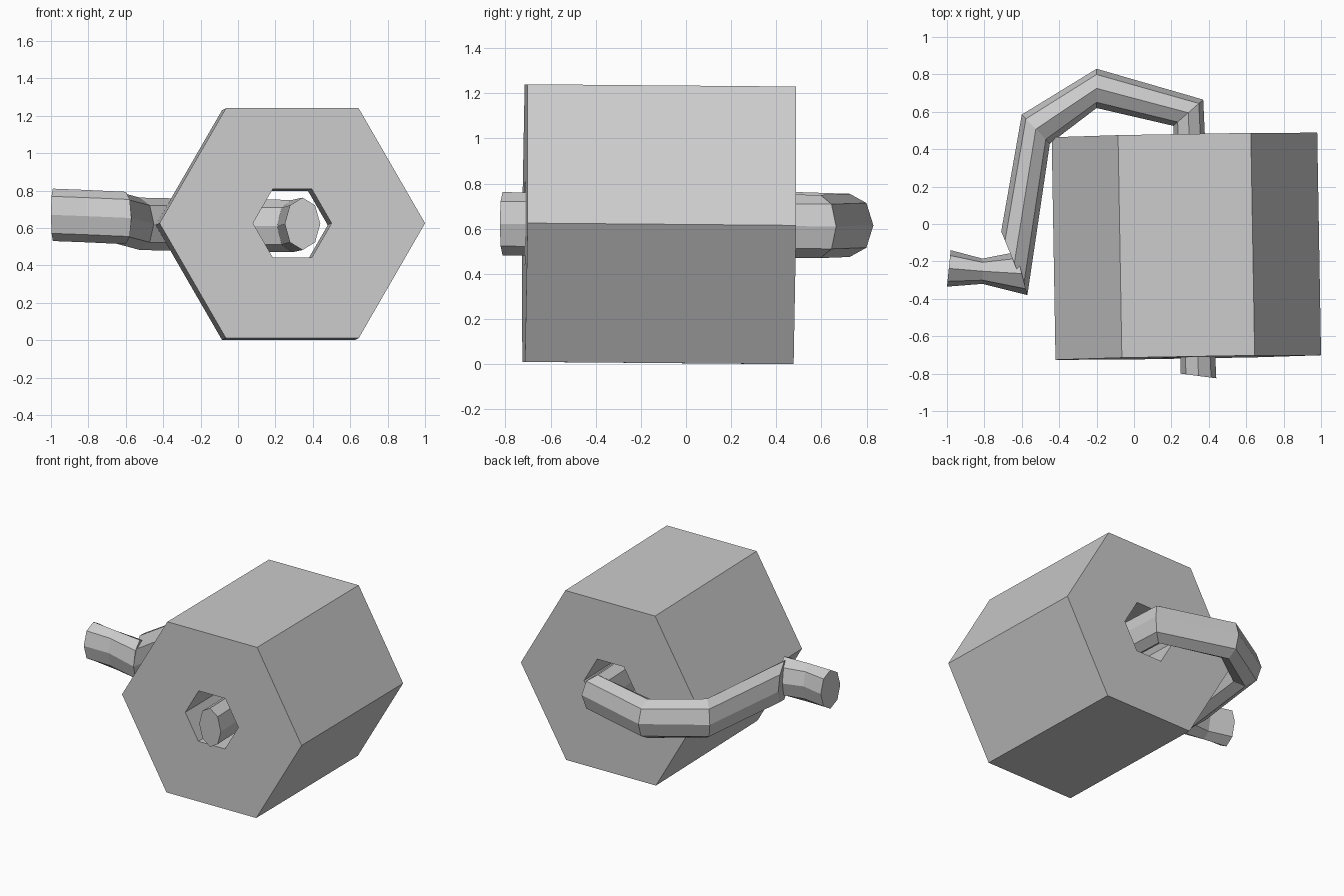
import bpy, bmesh
from math import cos, sin, pi
from mathutils import Vector, Euler

if "Cube" in bpy.data.objects:
    bpy.data.objects.remove(bpy.data.objects["Cube"])


def finish(name, bm):
    bmesh.ops.recalc_face_normals(bm, faces=bm.faces)
    me = bpy.data.meshes.new(name)
    bm.to_mesh(me)
    bm.free()
    ob = bpy.data.objects.new(name, me)
    bpy.context.collection.objects.link(ob)
    return ob


def bridge(bm, a, b):
    n = len(a)
    for i in range(n):
        j = (i + 1) % n
        bm.faces.new((a[i], a[j], b[j], b[i]))


def hexagon(bm, radius, y):
    return [bm.verts.new((radius * cos(k * pi / 3), y, radius * sin(k * pi / 3)))
            for k in range(6)]


# Hexagonal roller drum with a hexagonal through hole
bm = bmesh.new()
loops = [hexagon(bm, r, y) for r, y in
         ((0.71, -0.595), (0.71, 0.595), (0.21, 0.595), (0.21, -0.595))]
for i in range(4):
    bridge(bm, loops[i], loops[(i + 1) % 4])
drum = finish("roller_drum", bm)
drum.location = (0.28, -0.119, 0.62)
drum.rotation_euler = Euler((-0.0085, 0, 0.0172))


def rod(name, rings, sides=8):
    """Loft octagons; each ring = inner xy, outer xy, centre z."""
    bm = bmesh.new()
    loops = []
    for inner, outer, z in rings:
        a, b = Vector((*inner, z)), Vector((*outer, z))
        c, h = (a + b) / 2, (b - a) / 2
        up = Vector((0, 0, 0.14))
        loops.append([bm.verts.new(c + h * cos(2 * pi * k / sides) + up * sin(2 * pi * k / sides))
                      for k in range(sides)])
    for a, b in zip(loops, loops[1:]):
        bridge(bm, a, b)
    bm.faces.new(loops[0])
    bm.faces.new(loops[-1])
    return finish(name, bm)


# Bent axle rod running through the drum and round its side
rod("axle_rod", [
    ((0.25, -0.80), (0.44, -0.825), 0.622),
    ((0.21, 0.525), (0.37, 0.665), 0.61),
    ((-0.20, 0.62), (-0.20, 0.83), 0.615),
    ((-0.45, 0.43), (-0.60, 0.585), 0.622),
    ((-0.57, -0.38), (-0.71, -0.04), 0.653)])

# Short grip at the end of the rod
rod("grip", [
    ((-0.57, -0.38), (-0.63, -0.15), 0.653),
    ((-0.81, -0.32), (-0.81, -0.185), 0.663),
    ((-1.0, -0.335), (-0.98, -0.14), 0.67)])
